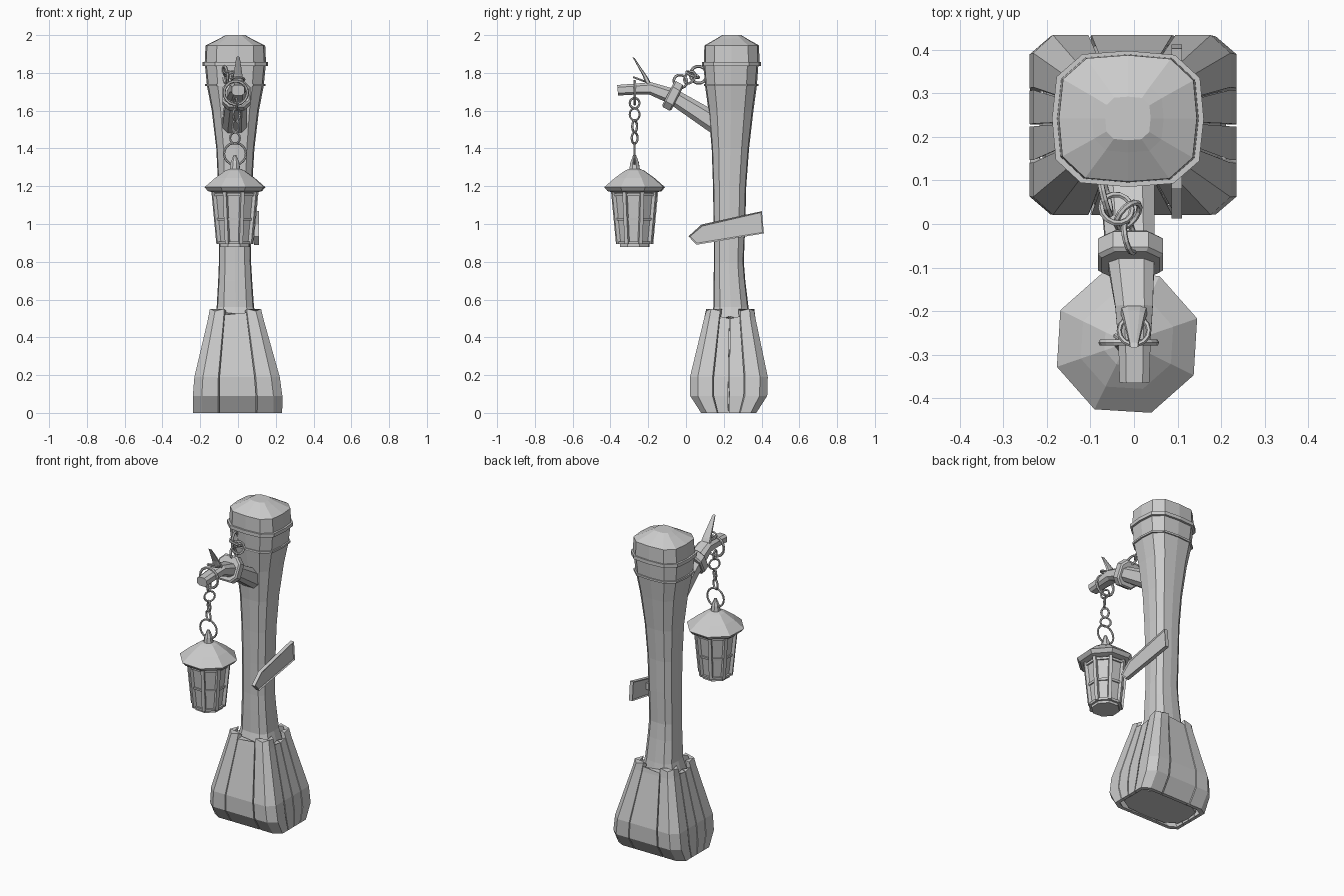
import bpy, bmesh
from math import sin, cos, pi, radians
from mathutils import Vector

if "Cube" in bpy.data.objects:
    bpy.data.objects.remove(bpy.data.objects["Cube"])


def finish(name, bm):
    bmesh.ops.recalc_face_normals(bm, faces=bm.faces)
    me = bpy.data.meshes.new(name)
    bm.to_mesh(me)
    bm.free()
    ob = bpy.data.objects.new(name, me)
    bpy.context.collection.objects.link(ob)
    return ob


def loft(name, rings):
    """Skin equal-length rings of points and close both ends."""
    bm = bmesh.new()
    vs = [[bm.verts.new(p) for p in r] for r in rings]
    n = len(rings[0])
    for a, b in zip(vs, vs[1:]):
        for i in range(n):
            j = (i + 1) % n
            bm.faces.new((a[i], a[j], b[j], b[i]))
    bm.faces.new(vs[0])
    bm.faces.new(vs[-1])
    return finish(name, bm)


def post_ring(z, hx, hy, cx=-0.014, cy=0.238):
    """12-sided section: square with clipped corners and bowed sides."""
    q = [(1, 0), (.95, .6), (.62, .94)]
    pts = []
    for k in range(4):
        for x, y in q:
            for _ in range(k):
                x, y = -y, x
            pts.append((cx + x * hx, cy + y * hy, z))
    return pts


def lathe(name, profile, n, cx, cy, rot=0.0):
    return loft(name, [[(cx + r * cos(rot + 2 * pi * i / n),
                         cy + r * sin(rot + 2 * pi * i / n), z)
                        for i in range(n)] for r, z in profile])


def link(name, loc, R, r, normal, stretch=1.0, seg=14):
    """Chain link: torus facing 'normal', stretched along its upright axis."""
    nrm = Vector(normal).normalized()
    up = Vector((0, 0, 1))
    up = up - nrm * up.dot(nrm)
    up = up.normalized() if up.length > 0.01 else Vector((0, 1, 0))
    side = nrm.cross(up)
    bm = bmesh.new()
    m, c = 6, Vector(loc)
    vs = []
    for i in range(seg):
        a = 2 * pi * i / seg
        d = side * cos(a) + up * sin(a) * stretch
        vs.append([bm.verts.new(c + d * R + (d * cos(b) + nrm * sin(b)) * r)
                   for b in (2 * pi * k / m for k in range(m))])
    for i in range(seg):
        a, b = vs[i], vs[(i + 1) % seg]
        for k in range(m):
            bm.faces.new((a[k], a[(k + 1) % m], b[(k + 1) % m], b[k]))
    return finish(name, bm)


def cross(y, z, hw, hh, tilt, cx=0.0, clip=.55):
    """Clipped-corner section of the arm, facing along a direction in yz."""
    q = [(1, clip), (clip, 1), (-clip, 1), (-1, clip),
         (-1, -clip), (-clip, -1), (clip, -1), (1, -clip)]
    t = radians(tilt)
    return [(cx + u * hw, y + v * hh * sin(t), z + v * hh * cos(t)) for u, v in q]


# Post, flared at the foot and head
loft("post", [post_ring(*p) for p in [
    (.01, .212, .13, -.003, .226), (.09, .214, .182, -.003, .226),
    (.19, .204, .188, -.005, .227), (.46, .125, .116, -.012, .233),
    (.56, .099, .093), (.7, .09, .084, -.015, .23), (.8, .085, .079, -.016, .227),
    (1.0, .086, .084, -.016, .23), (1.2, .09, .088, -.015, .231),
    (1.4, .101, .099, -.014, .235), (1.6, .125, .119), (1.73, .15, .137),
    (1.85, .162, .146)]])

# Cap and bands
loft("post_cap", [post_ring(*p, cy=.242) for p in [
    (1.84, .163, .147), (1.945, .158, .145), (1.983, .082, .078), (2.0, .052, .05)]])
loft("upper_band", [post_ring(z, .174, .156, cy=.241) for z in (1.836, 1.858)])
loft("lower_band", [post_ring(z, .16, .144, cy=.239) for z in (1.73, 1.742)])

# Planks around the foot
LEVELS = [(0, .236, .146, -.002, .226), (.09, .237, .204, -.002, .226),
          (.19, .226, .206, -.005, .227), (.5, .146, .136, -.012, .232),
          (.56, .132, .124, -.014, .235)]


def plank(name, outline, top):
    """Board running up the foot; outline is in unit-section coordinates."""
    rings = []
    for z, hx, hy, cx, cy in LEVELS:
        if z > top:
            p = LEVELS[3]
            f = (top - .5) / .06
            z, hx, hy, cx, cy = [a + (b - a) * f for a, b in
                                 zip(p, LEVELS[4])]
        inner = [(u * (1 - .022 / hx), v * (1 - .022 / hy)) for u, v in reversed(outline)]
        rings.append([(cx + u * hx, cy + v * hy, z) for u, v in outline + inner])
    # slant the top edge a little
    rings[-1] = [(x, y, z + .012 * (i % 2) - .006) for i, (x, y, z) in enumerate(rings[-1])]
    loft(name, rings)


for sx in (1, -1):
    for sy in (1, -1):
        plank("corner_plank", [(sx * u, sy * v) for u, v in
                               [(1, .42), (1, .8), (.8, 1), (.44, 1)]], .545)
        plank("side_plank", [(sx, sy * .015), (sx, sy * .39)], .505)
for sy in (1, -1):
    plank("middle_plank", [(-.41, sy), (.41, sy)], .525)

# Arm, its clasp and the broken twig
loft("arm", [cross(.2, 1.505, .066, .056, 32, -.018),
             cross(.145, 1.54, .065, .055, 32, -.018),
             cross(-.07, 1.675, .055, .042, 28, -.008),
             cross(-.19, 1.718, .043, .033, 8, 0),
             cross(-.27, 1.714, .037, .029, -3, .001),
             cross(-.362, 1.708, .034, .028, -5, .001)])
loft("arm_clasp", [cross(-.07 + d * .87, 1.678 - d * .48, w, h, 27, -.008)
                   for d, w, h in [(-.028, .066, .068), (-.02, .074, .077),
                                   (.02, .074, .077), (.028, .066, .068)]])
loft("twig", [cross(-.19, 1.725, .032, .026, -60, .0),
              cross(-.215, 1.78, .024, .019, -60, .0),
              cross(-.278, 1.882, .009, .007, -60, .0)])
link("twig_ring", (0, -.245, 1.765), .034, .006, (0, .35, .94))

# Chain from the post to the clasp
link("post_link", (-.066, .066, 1.79), .045, .008, (1, .25, .1))
link("post_link", (-.04, .035, 1.79), .036, .007, (.2, .4, .9))
link("post_link", (-.014, .02, 1.775), .036, .007, (.7, -.6, .5))
link("clasp_link", (-.01, -.03, 1.755), .036, .007, (.95, .2, .3))

# Hanging chain
CX, CY = -.016, -.272
link("arm_loop", (-.012, CY, 1.695), .062, .008, (0, 1, 0), seg=18)
for x, z, R, nrm, s in [(-.012, 1.64, .027, (1, .3, 0), 1.0),
                        (-.008, 1.58, .032, (1, -.7, 0), 1.0),
                        (-.012, 1.517, .022, (.7, 1, 0), 1.4),
                        (CX, 1.455, .03, (.6, 1, 0), 1.0)]:
    link("chain_link", (x, CY, z), R, .006, nrm, s)
link("lantern_loop", (CX, CY, 1.372), .058, .006, (0, 1, 0), seg=18)

# Lantern
ROT = radians(19)
lathe("lantern_roof", [(.125, 1.168), (.152, 1.174), (.17, 1.195), (.112, 1.243),
                       (.055, 1.282), (.03, 1.292)], 8, CX, CY, ROT)
lathe("lantern_finial", [(.03, 1.285), (.024, 1.325), (.008, 1.365)], 8, CX, CY, ROT)
lathe("lantern_glass", [(.086, .9), (.114, 1.175)], 8, CX, CY, ROT)
lathe("lantern_foot", [(.083, .878), (.083, .905)], 8, CX, CY, ROT)
for z, r in [(.9, .097), (1.025, .106), (1.155, .121)]:
    lathe("lantern_rail", [(r, z - .007), (r + .002, z + .007)], 8, CX, CY, ROT)
for i in range(8):
    a = ROT + i * pi / 4
    d, t = Vector((cos(a), sin(a), 0)), Vector((-sin(a), cos(a), 0))
    loft("lantern_bar", [[Vector((CX, CY, z)) + d * (r + u * .011) + t * v * .01
                          for u, v in [(1, 1), (-1, 1), (-1, -1), (1, -1)]]
                         for r, z in [(.09, .895), (.118, 1.175)]])

# Arrow sign with a raised rim, and its bracket
edge = [(.013, .935), (.082, .997), (.402, 1.068), (.412, .95), (.055, .89)]
sign = loft("sign", [[(x, y, z) for y, z in edge] for x in (.086, .11)])
bm = bmesh.new()
bm.from_mesh(sign.data)
for f in [f for f in bm.faces if abs(f.normal.x) > .9]:
    bmesh.ops.inset_region(bm, faces=[f], thickness=.009, depth=0)
    bmesh.ops.translate(bm, verts=f.verts, vec=-f.normal * .006)
bm.to_mesh(sign.data)
bm.free()
loft("sign_bracket", [[(x, y, z) for y, z in
                       [(.19, .955), (.27, .97), (.27, 1.01), (.19, .995)]]
                      for x in (.04, .095)])
